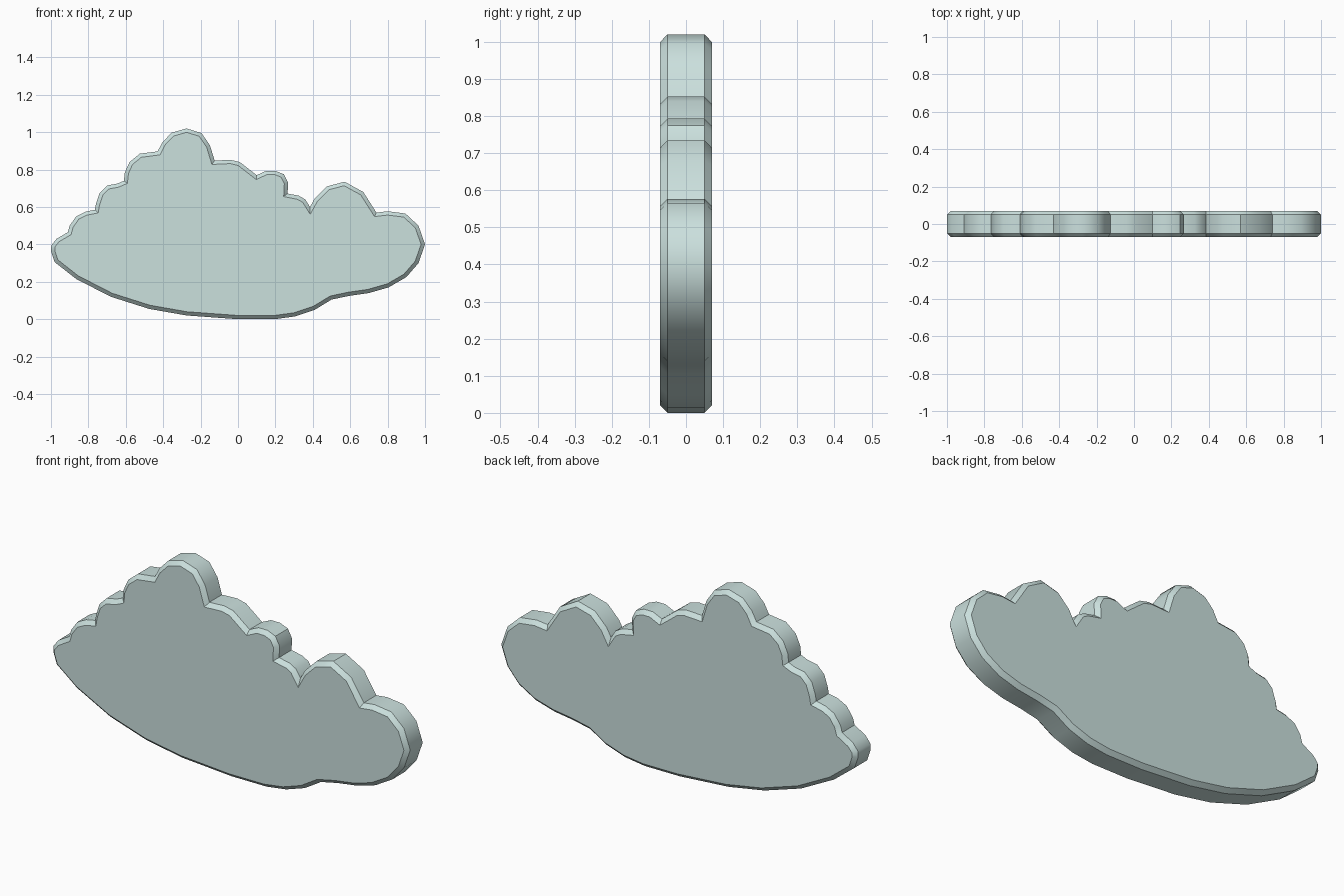
import bpy, bmesh, math

if "Cube" in bpy.data.objects:
    bpy.data.objects.remove(bpy.data.objects["Cube"])

HALF_WALL = 0.05   # half depth of the straight rim
CHAMFER = 0.02     # edge bevel on both faces

# Cloud outline in x, z: right tip, over the puffs to the left, back along the belly
puffs = [
    (1, .40), (.965, .50), (.895, .565), (.80, .577), (.74, .57),
    (.67, .68), (.57, .735), (.475, .71), (.41, .645), (.385, .60),
    (.36, .64), (.325, .66), (.265, .672),
    (.268, .73), (.245, .775), (.20, .793), (.15, .793), (.10, .77),
    (.01, .84), (-.04, .852), (-.125, .848),
    (-.15, .93), (-.195, .995), (-.275, 1.02), (-.355, .997), (-.405, .945), (-.43, .897),
    (-.525, .885), (-.58, .84), (-.605, .785), (-.61, .74),
    (-.645, .725), (-.70, .715), (-.74, .675), (-.76, .615), (-.765, .585),
    (-.815, .575), (-.865, .55), (-.90, .50), (-.91, .465),
    (-.97, .43), (-.998, .395), (-1, .365),
]
belly = [
    (-.98, .305), (-.865, .215), (-.68, .12), (-.475, .055), (-.275, .02), (0, 0), (.195, 0),
    (.305, .015), (.41, .05), (.50, .105), (.595, .125), (.70, .14), (.805, .17), (.90, .225),
    (.965, .30),
]
outline = puffs + belly

# Rim: extrude the outline through the depth
bm = bmesh.new()
front = bm.faces.new([bm.verts.new((x, -HALF_WALL, z)) for x, z in outline])
res = bmesh.ops.extrude_face_region(bm, geom=[front], use_keep_orig=True)
bmesh.ops.translate(bm, vec=(0, 2 * HALF_WALL, 0),
                    verts=[g for g in res["geom"] if isinstance(g, bmesh.types.BMVert)])
bmesh.ops.recalc_face_normals(bm, faces=bm.faces[:])

# Chamfer: inset both caps and push them outwards
for cap in [f for f in bm.faces if len(f.verts) > 4]:
    side = math.copysign(1, cap.calc_center_median().y)
    bmesh.ops.inset_region(bm, faces=[cap], thickness=CHAMFER, use_even_offset=True)
    for v in cap.verts:
        v.co.y = side * (HALF_WALL + CHAMFER)
bmesh.ops.recalc_face_normals(bm, faces=bm.faces[:])
bmesh.ops.triangulate(bm, faces=[f for f in bm.faces if len(f.verts) > 4])

mesh = bpy.data.meshes.new("cloud")
bm.to_mesh(mesh)
bm.free()
cloud = bpy.data.objects.new("cloud", mesh)
bpy.context.collection.objects.link(cloud)

# One pale grey-teal colour
mat = bpy.data.materials.new("pale grey teal")
mat.diffuse_color = (0.60, 0.75, 0.73, 1)
mat.use_nodes = True
mat.node_tree.nodes["Principled BSDF"].inputs["Base Color"].default_value = mat.diffuse_color
mesh.materials.append(mat)

# Smooth puffs with crisp valleys and chamfers
bpy.context.view_layer.objects.active = cloud
cloud.select_set(True)
bpy.ops.object.shade_smooth_by_angle(angle=math.radians(40))
